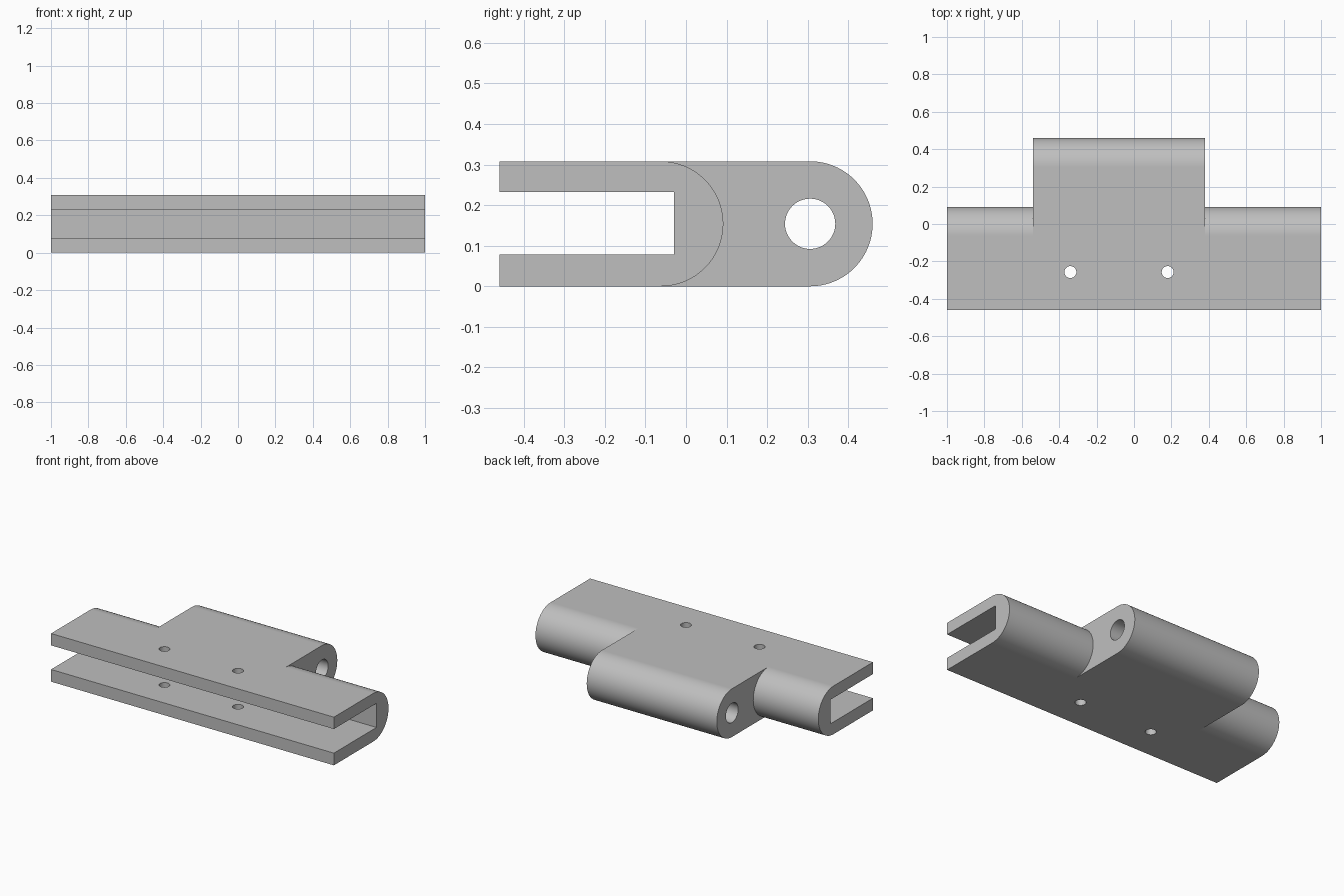
import bpy
import bmesh
import math
from mathutils import Matrix

cube = bpy.data.objects.get("Cube")
if cube:
    bpy.data.objects.remove(cube, do_unlink=True)

RADIUS = 0.154          # half the plate thickness
FRONT = -0.46
PIN_Y = 0.306           # axis of the hinge pin

metal = bpy.data.materials.new("plain grey")
metal.use_nodes = True
grey = (0.52, 0.52, 0.52, 1)
metal.diffuse_color = grey
metal.node_tree.nodes["Principled BSDF"].inputs["Base Color"].default_value = grey


def make_object(name, bm):
    bmesh.ops.recalc_face_normals(bm, faces=bm.faces)
    mesh = bpy.data.meshes.new(name)
    bm.to_mesh(mesh)
    bm.free()
    mesh.materials.append(metal)
    obj = bpy.data.objects.new(name, mesh)
    bpy.context.collection.objects.link(obj)
    return obj


def rounded_bar(name, x0, x1, y0, centre_y, steps=48):
    """Bar along x with a square front edge and a half-round back edge."""
    profile = [(y0, 0)]
    for i in range(steps + 1):
        a = math.pi * (i / steps - 0.5)
        profile.append((centre_y + RADIUS * math.cos(a), RADIUS + RADIUS * math.sin(a)))
    profile.append((y0, 2 * RADIUS))
    bm = bmesh.new()
    face = bm.faces.new([bm.verts.new((x0, y, z)) for y, z in profile])
    side = bmesh.ops.extrude_face_region(bm, geom=[face])["geom"]
    verts = [v for v in side if isinstance(v, bmesh.types.BMVert)]
    bmesh.ops.translate(bm, verts=verts, vec=(x1 - x0, 0, 0))
    return make_object(name, bm)


def cylinder(name, centre, radius, depth, axis, segments):
    bm = bmesh.new()
    turn = Matrix.Rotation(math.pi / 2, 4, "Y") if axis == "X" else Matrix()
    bmesh.ops.create_cone(bm, cap_ends=True, segments=segments, radius1=radius,
                          radius2=radius, depth=depth,
                          matrix=Matrix.Translation(centre) @ turn)
    return make_object(name, bm)


def box(name, centre, size):
    bm = bmesh.new()
    bmesh.ops.create_cube(bm, size=1, matrix=Matrix.Translation(centre)
                          @ Matrix.Diagonal((*size, 1)))
    return make_object(name, bm)


def combine(target, tool, operation):
    tool.hide_render = True
    mod = target.modifiers.new(tool.name, "BOOLEAN")
    mod.operation = operation
    mod.solver = "EXACT"
    mod.object = tool
    bpy.context.view_layer.objects.active = target
    bpy.ops.object.modifier_apply(modifier=mod.name)
    bpy.data.objects.remove(tool, do_unlink=True)


# Long clip body and the offset hinge knuckle
hinge = rounded_bar("hinge_clip", -1, 1, FRONT, -0.062)
combine(hinge, rounded_bar("knuckle", -0.54, 0.38, -0.2, PIN_Y), "UNION")

# Slot open to the front, running the full length
combine(hinge, box("slot", (0, -0.33, 0.155), (2.4, 0.6, 0.154)), "DIFFERENCE")

# Pin bore along the knuckle
combine(hinge, cylinder("pin_bore", (-0.08, PIN_Y, RADIUS), 0.062, 1.4, "X", 48), "DIFFERENCE")

# Two screw holes through both plates
for x in (-0.34, 0.18):
    combine(hinge, cylinder("screw_hole", (x, -0.257, RADIUS), 0.032, 1, "Z", 32), "DIFFERENCE")

# Smooth curves, crisp edges, flat faces kept flat
bpy.ops.object.select_all(action="DESELECT")
hinge.select_set(True)
bpy.context.view_layer.objects.active = hinge
bpy.ops.object.shade_smooth_by_angle(angle=math.radians(30))
weighted = hinge.modifiers.new("flat_faces", "WEIGHTED_NORMAL")
weighted.keep_sharp = True
